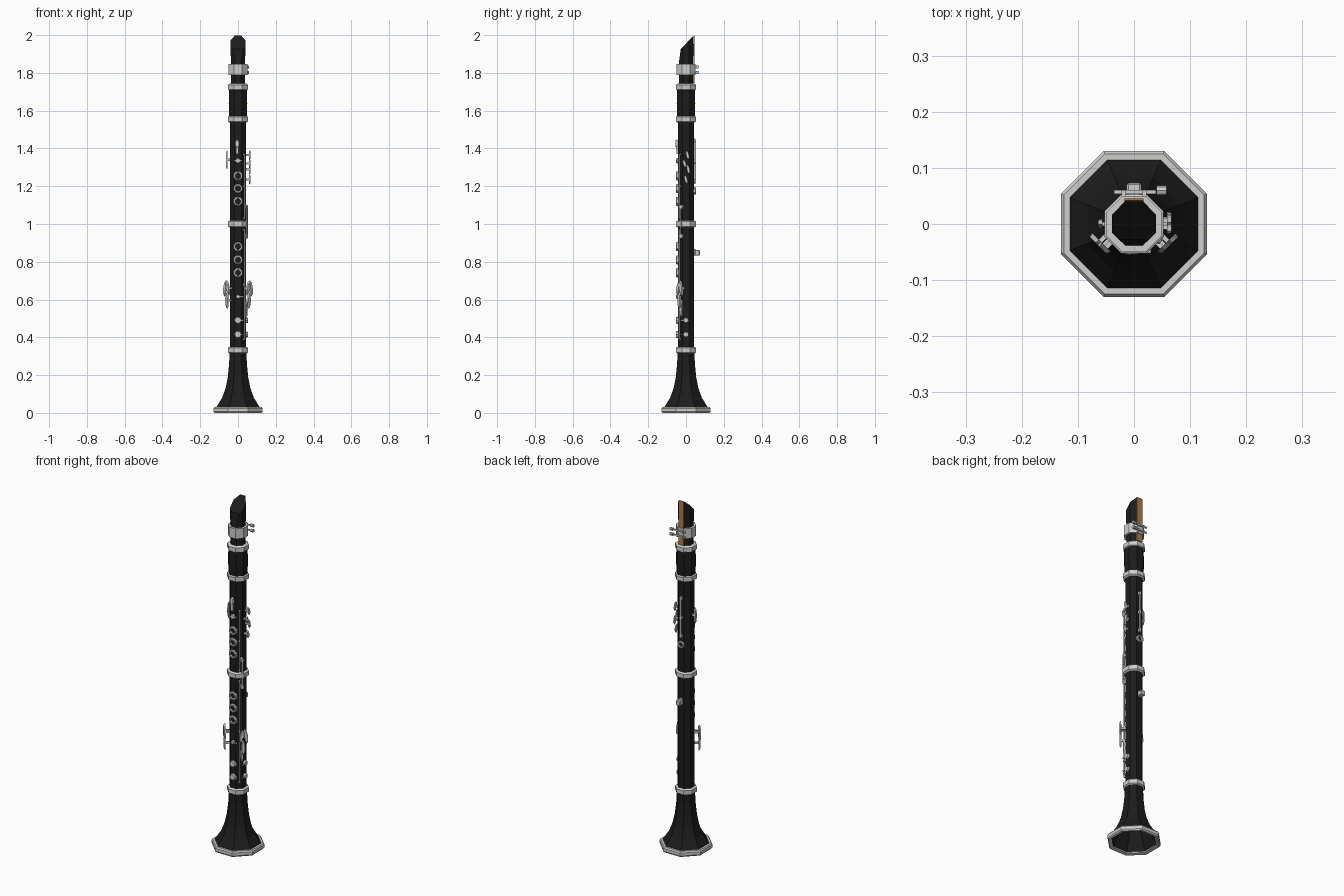
import bpy, bmesh, math
from mathutils import Matrix, Vector

cube = bpy.data.objects.get("Cube")
if cube:
    bpy.data.objects.remove(cube)


def material(name, rgb):
    m = bpy.data.materials.new(name)
    m.use_nodes = True
    m.diffuse_color = (*rgb, 1)
    m.node_tree.nodes["Principled BSDF"].inputs["Base Color"].default_value = (*rgb, 1)
    return m


BLACK = material("black wood", (0.012, 0.012, 0.012))
SILVER = material("silver metal", (0.62, 0.62, 0.61))
CANE = material("cane reed", (0.42, 0.2, 0.07))


def finish(bm, name, mat):
    bmesh.ops.recalc_face_normals(bm, faces=bm.faces)
    me = bpy.data.meshes.new(name)
    bm.to_mesh(me)
    bm.free()
    me.materials.append(mat)
    ob = bpy.data.objects.new(name, me)
    bpy.context.collection.objects.link(ob)
    return ob


def lathe(profile, closed=False, cap=True):
    """Eight-sided turning; each profile point is (flat-to-centre distance, height)."""
    bm = bmesh.new()
    k = 1 / math.cos(math.pi / 8)
    rows = []
    for r, z in profile:
        angles = [math.pi * (2 * i + 1) / 8 for i in range(8)]
        rows.append([bm.verts.new((r * k * math.cos(a), r * k * math.sin(a), z)) for a in angles])
    pairs = list(zip(rows, rows[1:]))
    if closed:
        pairs.append((rows[-1], rows[0]))
    for lo, hi in pairs:
        for i in range(8):
            j = (i + 1) % 8
            bm.faces.new((lo[i], lo[j], hi[j], hi[i]))
    if cap and not closed:
        bm.faces.new(rows[0])
        bm.faces.new(rows[-1])
    return bm


# Key helpers: u runs round the body, z up, r outward from the axis
def frame(angle, u, z, r, turn=0):
    a = math.radians(angle)
    t = Vector((-math.sin(a), math.cos(a), 0))
    o = Vector((math.cos(a), math.sin(a), 0))
    m = Matrix((t, Vector((0, 0, 1)), o)).transposed().to_4x4()
    m.translation = t * u + o * r + Vector((0, 0, z))
    return m @ Matrix.Rotation(math.radians(turn), 4, 'Z')


def box(bm, m, size):
    bmesh.ops.create_cube(bm, size=1, matrix=m @ Matrix.Diagonal((*size, 1)))


def disc(bm, m, w, h, t, top=0.8):
    bmesh.ops.create_cone(bm, cap_ends=True, segments=8, radius1=1, radius2=top, depth=1,
                          matrix=m @ Matrix.Diagonal((w, h, t, 1)))


def rod(bm, angle, u, z0, z1, r, rad=0.004):
    m = frame(angle, u, (z0 + z1) / 2, r) @ Matrix.Rotation(math.pi / 2, 4, 'X')
    bmesh.ops.create_cone(bm, cap_ends=True, segments=6, radius1=rad, radius2=rad,
                          depth=z1 - z0, matrix=m)


def pad_key(name, angle, z, rad, arm):
    """Round pad with a short arm to one side."""
    bm = bmesh.new()
    disc(bm, frame(angle, 0, z, 0.047), rad, rad, 0.012)
    box(bm, frame(angle, arm / 2, z, 0.049), (abs(arm), 0.007, 0.005))
    finish(bm, name, SILVER)


def ring_key(name, angle, z, rad=0.024):
    bm = lathe([(rad * 0.58, 0.04), (rad, 0.04), (rad, 0.049), (rad * 0.85, 0.053),
                (rad * 0.58, 0.053)], closed=True)
    bm.transform(frame(angle, 0, z, 0))
    finish(bm, name, SILVER)


def touch_key(name, angle, u, z, r, w, h, turn=0):
    """Oval finger plate on a stem into the body."""
    bm = bmesh.new()
    disc(bm, frame(angle, u, z, r, turn), w, h, 0.008)
    box(bm, frame(angle, u * 0.7, z, (r + 0.038) / 2), (0.008, 0.012, r - 0.038))
    finish(bm, name, SILVER)


# Body joints, barrel and bell
finish(lathe([(0.042, 0.32), (0.042, 1.0)]), "lower_joint", BLACK)
finish(lathe([(0.042, 1.0), (0.042, 1.555)]), "upper_joint", BLACK)
finish(lathe([(0.046, 1.555), (0.049, 1.64), (0.047, 1.725)]), "barrel", BLACK)
finish(lathe([(0.044, 0.335), (0.047, 0.26), (0.054, 0.19), (0.066, 0.13), (0.084, 0.08),
              (0.116, 0.028), (0.11, 0.012), (0.078, 0.08), (0.055, 0.14), (0.035, 0.25)]),
       "bell", BLACK)
finish(lathe([(0.108, 0.004), (0.125, 0.0), (0.13, 0.007), (0.13, 0.024), (0.125, 0.031),
              (0.114, 0.031)], closed=True), "bell_rim", SILVER)

# Metal rings at the joints
for name, z in (("bell_ring", 0.332), ("middle_ring", 1.0),
                ("barrel_lower_ring", 1.555), ("barrel_upper_ring", 1.725)):
    finish(lathe([(0.044, z - 0.018), (0.053, z - 0.012), (0.053, z + 0.012),
                  (0.044, z + 0.018)]), name, SILVER)

# Mouthpiece with slanted beak
bm = lathe([(0.038, 1.72), (0.038, 1.86), (0.04, 2.01)])
for co, no in (((0, 0.042, 2.0), (0, -0.08, 0.075)), ((0, -0.028, 1.925), (0, -0.09, 0.012))):
    res = bmesh.ops.bisect_plane(bm, geom=bm.verts[:] + bm.edges[:] + bm.faces[:],
                                 plane_co=co, plane_no=no, clear_outer=True)
    cut = [e for e in res["geom_cut"] if isinstance(e, bmesh.types.BMEdge)]
    bmesh.ops.contextual_create(bm, geom=cut)
finish(bm, "mouthpiece", BLACK)

bm = bmesh.new()
box(bm, Matrix.Translation((0, 0.041, 1.872)), (0.034, 0.009, 0.252))
for v in bm.verts:
    if v.co.z > 1.9 and v.co.y < 0.041:
        v.co.y = 0.042
finish(bm, "reed", CANE)

# Ligature band and its two screws
finish(lathe([(0.038, 1.788), (0.05, 1.788), (0.05, 1.846), (0.038, 1.846)], closed=True),
       "ligature", SILVER)
bm = bmesh.new()
for z in (1.802, 1.831):
    box(bm, Matrix.Translation((0.002, 0.057, z)), (0.075, 0.007, 0.007))
    for x in (-0.018, 0.018):
        box(bm, Matrix.Translation((x, 0.054, z)), (0.008, 0.014, 0.014))
    disc(bm, Matrix.Translation((0.049, 0.06, z)) @ Matrix.Rotation(math.pi / 2, 4, 'Y'),
         0.009, 0.009, 0.018, 1)
finish(bm, "ligature_screws", SILVER)

# Front finger rings
for i, z in enumerate((1.255, 1.188, 1.12, 0.88, 0.81, 0.742)):
    ring_key(f"finger_ring_{i + 1}", -90, z)

# Front pads and throat key
bm = bmesh.new()
disc(bm, frame(-90, -0.004, 1.425, 0.05), 0.013, 0.023, 0.009)
box(bm, frame(-90, -0.004, 1.39, 0.048), (0.014, 0.04, 0.007))
finish(bm, "throat_key", SILVER)
pad_key("throat_pad", -90, 1.335, 0.015, 0.022)
pad_key("throat_pad_arm", -90, 1.335, 0.01, -0.022)
pad_key("small_front_pad", -90, 0.615, 0.012, 0.03)
for i, z in enumerate((0.49, 0.415)):
    pad_key(f"low_front_pad_{i + 1}", -90, z, 0.02, 0.03)
    pad_key(f"low_side_pad_{i + 1}", 0, z, 0.016, -0.03)

# Long key rods with posts
bm = bmesh.new()
for z0, z1 in ((1.03, 1.37), (0.39, 0.97)):
    rod(bm, -45, 0, z0, z1, 0.049)
    for z in (z0, (z0 + z1) / 2, z1):
        box(bm, frame(-45, 0, z, 0.045), (0.009, 0.009, 0.014))
finish(bm, "long_key_rods", SILVER)

bm = bmesh.new()
box(bm, frame(-30, 0, 1.01, 0.055), (0.007, 0.17, 0.006))
for z in (0.935, 1.09):
    disc(bm, frame(-30, 0, z, 0.05), 0.011, 0.014, 0.014)
finish(bm, "bridge_key", SILVER)

# Side touch keys
for i, (u, z, h) in enumerate(((0.008, 1.365, 0.026), (-0.008, 1.32, 0.024),
                               (0.012, 1.29, 0.028), (0.0, 1.235, 0.026))):
    touch_key(f"left_side_key_{i + 1}", 0, u, z, 0.063, 0.009, h, 12)
touch_key("right_side_key", 180, 0, 1.34, 0.06, 0.009, 0.05)

# Little finger clusters
for side, angle, s in (("left", -45, 1), ("right", 225, -1)):
    for i, (u, z, h, turn) in enumerate(((0.03, 0.66, 0.045, 8), (0.008, 0.66, 0.04, -12),
                                         (0.016, 0.595, 0.045, 0))):
        touch_key(f"{side}_little_finger_key_{i + 1}", angle, s * u, z, 0.068,
                  0.011, h, s * turn)
touch_key("left_low_lever", -30, 0, 0.55, 0.052, 0.008, 0.05)

# Back register key, thumb ring and thumb rest
bm = bmesh.new()
box(bm, frame(90, 0, 1.33, 0.049), (0.008, 0.23, 0.006))
for z in (1.225, 1.33, 1.44):
    disc(bm, frame(90, 0, z, 0.046), 0.01, 0.013, 0.011)
finish(bm, "register_key", SILVER)
ring_key("thumb_ring", 90, 1.175, 0.02)
bm = bmesh.new()
box(bm, frame(90, 0, 0.85, 0.046), (0.022, 0.036, 0.01))
box(bm, frame(90, 0, 0.848, 0.06), (0.026, 0.028, 0.026))
bmesh.ops.bevel(bm, geom=bm.edges[:], offset=0.003, segments=1, affect='EDGES')
finish(bm, "thumb_rest", SILVER)
